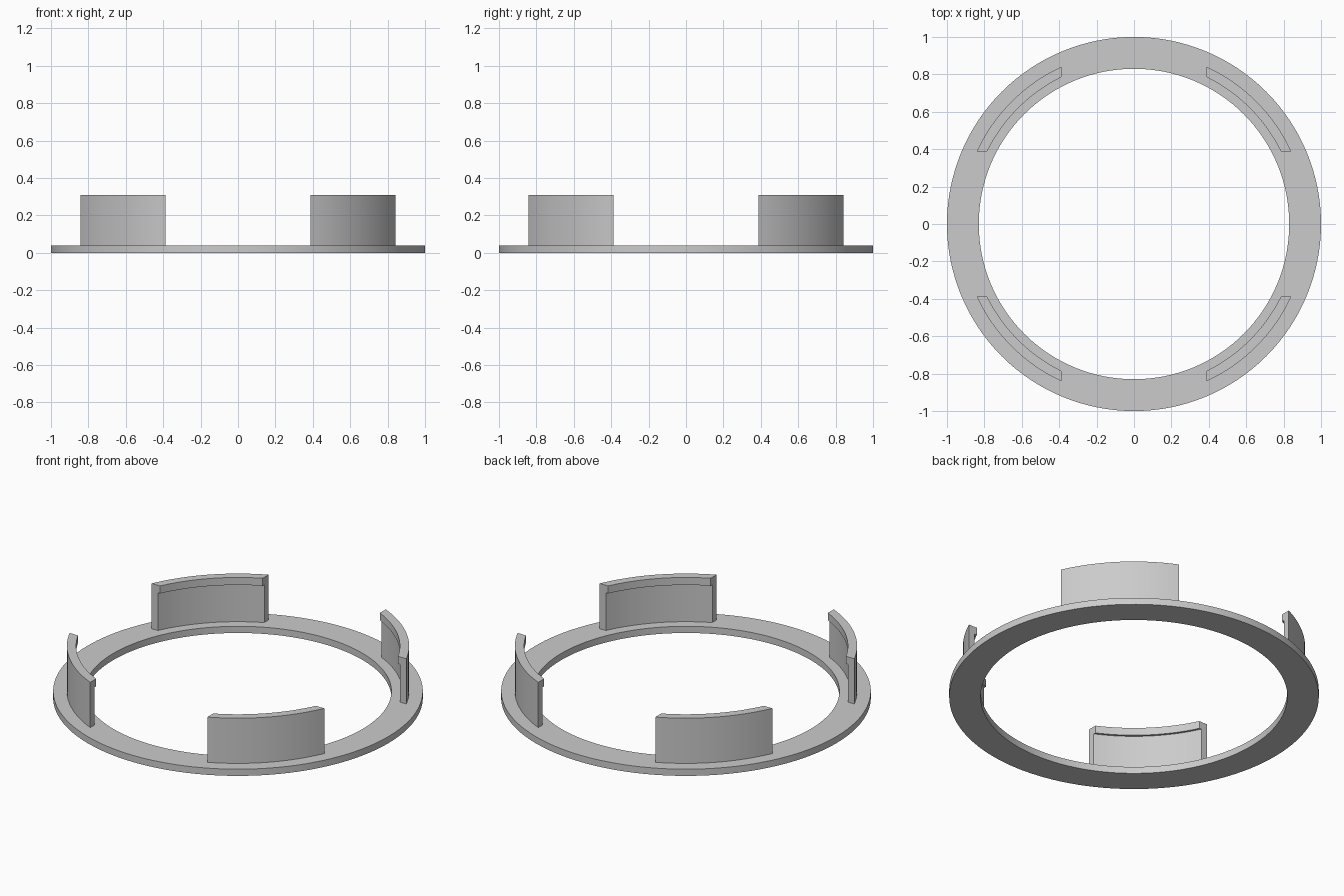
import bpy, bmesh
from math import pi, sin, cos, asin, acos, radians

cube = bpy.data.objects.get("Cube")
if cube:
    bpy.data.objects.remove(cube, do_unlink=True)

grey = bpy.data.materials.new("plain grey")
grey.use_nodes = True
colour = (0.6, 0.6, 0.6, 1)
grey.diffuse_color = colour
grey.node_tree.nodes["Principled BSDF"].inputs["Base Color"].default_value = colour

RING_OUT, RING_IN, RING_TOP = 1.0, 0.83, 0.04
TAB_OUT, LIP_IN, WALL_IN = 0.926, 0.876, 0.889
TAB_TOP, LIP_BOTTOM = 0.31, 0.265
CUT = 0.387  # tab ends lie on the planes x = CUT and y = CUT


def sweep(name, profile, span, steps, closed):
    """Sweep an (r, z) profile about z; span(r) gives start and end angles."""
    bm = bmesh.new()
    sections = []
    for i in range(steps if closed else steps + 1):
        section = []
        for r, z in profile:
            start, end = span(r)
            a = start + (end - start) * i / steps
            section.append(bm.verts.new((r * cos(a), r * sin(a), z)))
        sections.append(section)
    n = len(profile)
    for i in range(steps):
        s, t = sections[i], sections[(i + 1) % len(sections)]
        for j in range(n):
            k = (j + 1) % n
            bm.faces.new((s[j], t[j], t[k], s[k]))
    if not closed:
        bm.faces.new(sections[0])
        bm.faces.new(sections[-1])
    bmesh.ops.recalc_face_normals(bm, faces=bm.faces)
    mesh = bpy.data.meshes.new(name)
    bm.to_mesh(mesh)
    bm.free()
    mesh.materials.append(grey)
    obj = bpy.data.objects.new(name, mesh)
    bpy.context.collection.objects.link(obj)
    return obj


# Flat base ring
ring_profile = [(RING_IN, 0), (RING_OUT, 0), (RING_OUT, RING_TOP), (RING_IN, RING_TOP)]
parts = [sweep("base_ring", ring_profile, lambda r: (0, 2 * pi), 128, True)]

# Four curved clips, each with a small inward lip along the top
foot = RING_TOP - 0.01
clip_profile = [(WALL_IN, foot), (TAB_OUT, foot), (TAB_OUT, TAB_TOP),
                (LIP_IN, TAB_TOP), (LIP_IN, LIP_BOTTOM), (WALL_IN, LIP_BOTTOM)]
names = ["back_left_clip", "back_right_clip", "front_right_clip", "front_left_clip"]
for i, name in enumerate(names):
    clip = sweep(name, clip_profile, lambda r: (asin(CUT / r), acos(CUT / r)), 16, False)
    clip.rotation_euler.z = i * pi / 2
    parts.append(clip)

# Smooth the curved walls, keep the edges crisp
bpy.ops.object.select_all(action='DESELECT')
for part in parts:
    part.select_set(True)
bpy.context.view_layer.objects.active = parts[0]
bpy.ops.object.shade_smooth_by_angle(angle=radians(30))
